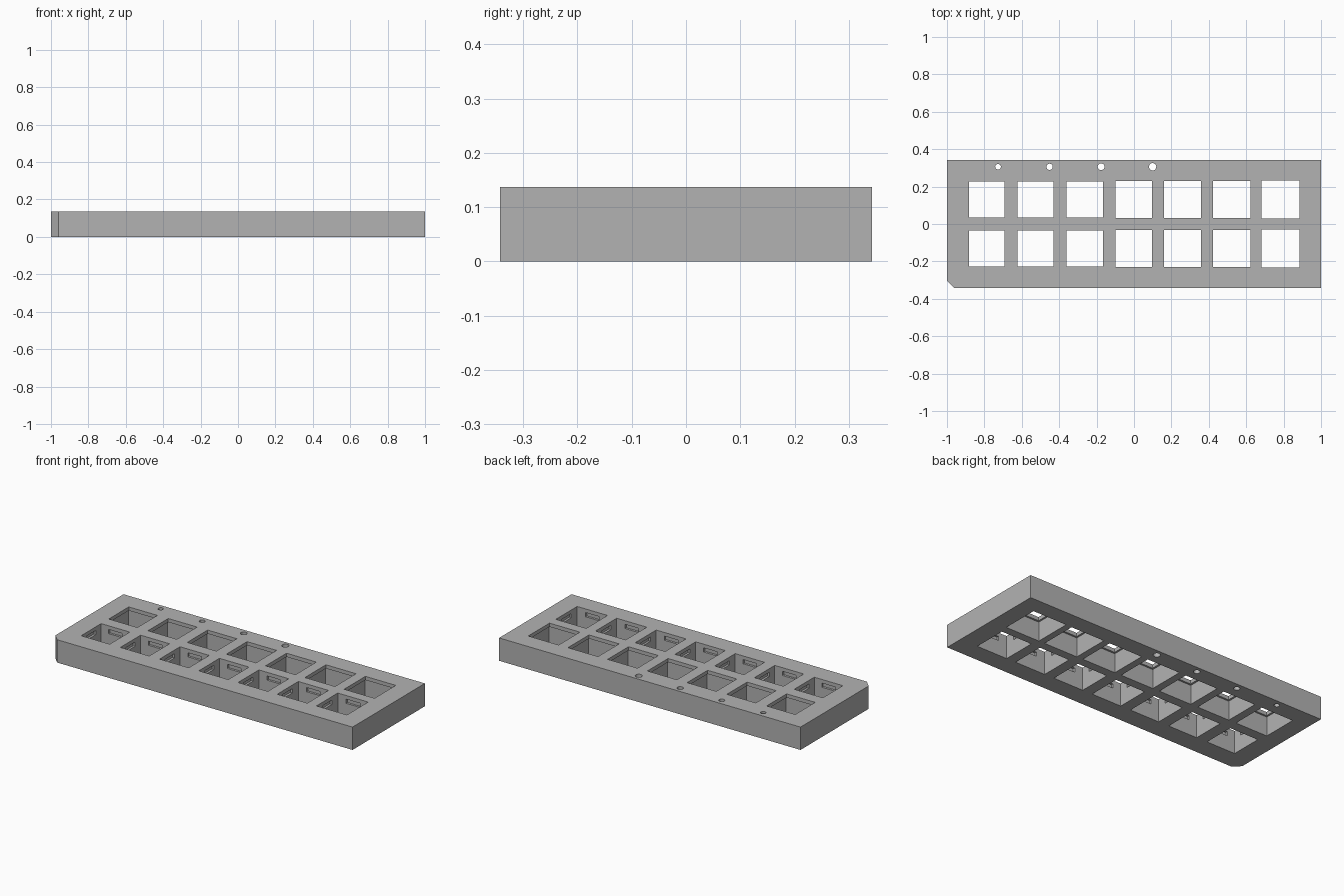
import bpy
import bmesh
from mathutils import Matrix, Vector

if "Cube" in bpy.data.objects:
    bpy.data.objects.remove(bpy.data.objects["Cube"])

WIDTH, DEPTH, HEIGHT = 2.0, 0.686, 0.137
CHAMFER = 0.04
LIP = 0.022            # thin plate left at the top of the openings
COLUMNS, PITCH, ROW_Y = 7, 0.262, 0.131

grey = bpy.data.materials.new("plain grey")
grey.use_nodes = True
colour = (0.45, 0.45, 0.45, 1)
grey.diffuse_color = colour
grey.node_tree.nodes["Principled BSDF"].inputs["Base Color"].default_value = colour


def make_object(name, bm):
    mesh = bpy.data.meshes.new(name)
    bm.to_mesh(mesh)
    bm.free()
    obj = bpy.data.objects.new(name, mesh)
    bpy.context.collection.objects.link(obj)
    mesh.materials.append(grey)
    return obj


def add_box(bm, x, y, size_x, size_y, low, high):
    centre = Matrix.Translation((x, y, (low + high) / 2))
    scale = Matrix.Diagonal((size_x, size_y, high - low, 1))
    bmesh.ops.create_cube(bm, size=1, matrix=centre @ scale)


def cut(target, name, bm):
    cutter = make_object(name, bm)
    cutter.hide_render = True
    mod = target.modifiers.new(name, "BOOLEAN")
    mod.operation = "DIFFERENCE"
    mod.solver = "EXACT"
    mod.object = cutter
    bpy.context.view_layer.objects.active = target
    bpy.ops.object.modifier_apply(modifier=mod.name)
    bpy.data.objects.remove(cutter)


# Block with one clipped front corner
hx, hy = WIDTH / 2, DEPTH / 2
outline = [(-hx + CHAMFER, -hy), (hx, -hy), (hx, hy), (-hx, hy), (-hx, -hy + CHAMFER)]
bm = bmesh.new()
base = bm.faces.new([bm.verts.new((x, y, 0)) for x, y in outline])
top = bmesh.ops.extrude_face_region(bm, geom=[base])
top_verts = [v for v in top["geom"] if isinstance(v, bmesh.types.BMVert)]
bmesh.ops.translate(bm, verts=top_verts, vec=Vector((0, 0, HEIGHT)))
bmesh.ops.recalc_face_normals(bm, faces=bm.faces)
plate = make_object("switch_plate", bm)

# Square openings grow slightly from column to column
openings, cavities, side_notches, end_notches = (bmesh.new() for _ in range(4))
for i in range(COLUMNS):
    x = (i - (COLUMNS - 1) / 2) * PITCH - 0.002
    size = 0.19 + 0.002 * i
    for y in (-ROW_Y, ROW_Y):
        add_box(openings, x, y, size, size, -0.1, HEIGHT + 0.1)
    # Back row: wider cavity beneath the lip
    add_box(cavities, x, ROW_Y, size + 0.022, size + 0.022, -0.1, HEIGHT - LIP)
    # Front row: clip notches in all four walls
    low, high = HEIGHT - LIP - 0.025, HEIGHT - LIP
    add_box(side_notches, x, -ROW_Y, size + 0.026, 0.09, low, high)
    add_box(end_notches, x, -ROW_Y, 0.09, size + 0.026, low, high)

cut(plate, "opening_cutters", openings)
cut(plate, "cavity_cutters", cavities)
cut(plate, "side_notch_cutters", side_notches)
cut(plate, "end_notch_cutters", end_notches)

# Round holes along the back edge
holes = bmesh.new()
for i in range(4):
    radius = 0.015 + 0.0016 * i
    place = Matrix.Translation((-0.727 + 0.2755 * i, 0.306, HEIGHT / 2))
    bmesh.ops.create_cone(holes, cap_ends=True, segments=24, radius1=radius,
                          radius2=radius, depth=HEIGHT * 2, matrix=place)
cut(plate, "round_hole_cutters", holes)
